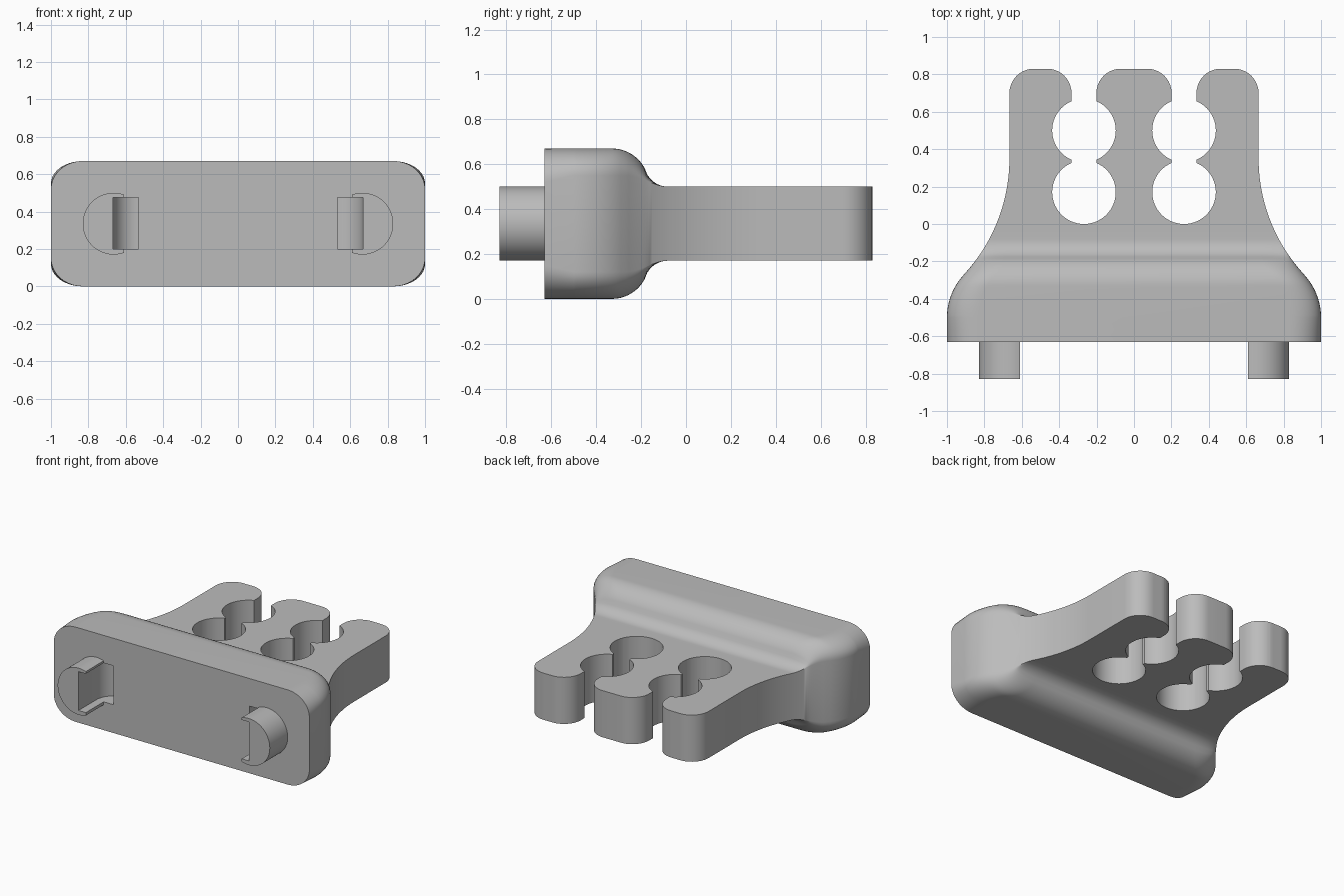
import bpy, bmesh, math
from mathutils import Vector

cube = bpy.data.objects.get("Cube")
if cube:
    bpy.data.objects.remove(cube)

grey = bpy.data.materials.new("light grey plastic")
grey.use_nodes = True
colour = (0.5, 0.5, 0.5, 1)
grey.diffuse_color = colour
grey.node_tree.nodes["Principled BSDF"].inputs["Base Color"].default_value = colour

MID = 0.335          # height of the middle plane
FRONT, BACK = -0.63, 0.83


def make_object(name, bm):
    bmesh.ops.recalc_face_normals(bm, faces=bm.faces)
    mesh = bpy.data.meshes.new(name)
    bm.to_mesh(mesh)
    bm.free()
    mesh.materials.append(grey)
    obj = bpy.data.objects.new(name, mesh)
    bpy.context.collection.objects.link(obj)
    return obj


def arc(cx, cy, r, start, end, n=16):
    angles = [math.radians(start + (end - start) * i / n) for i in range(n + 1)]
    return [(cx + r * math.cos(a), cy + r * math.sin(a)) for a in angles]


def prism(name, points, place, direction):
    bm = bmesh.new()
    face = bm.faces.new([bm.verts.new(place(u, v)) for u, v in points])
    out = bmesh.ops.extrude_face_region(bm, geom=[face])
    moved = [g for g in out["geom"] if isinstance(g, bmesh.types.BMVert)]
    bmesh.ops.translate(bm, verts=moved, vec=Vector(direction))
    return make_object(name, bm)


def boolean(target, tool, operation):
    mod = target.modifiers.new(operation, "BOOLEAN")
    mod.operation, mod.solver, mod.object = operation, "EXACT", tool
    bpy.context.view_layer.objects.active = target
    bpy.ops.object.modifier_apply(modifier=mod.name)
    bpy.data.objects.remove(tool)


# Half width of the plan: round shoulder, concave flank, straight prong, round tip
def half_width(y):
    if y < -0.5:
        return 1.0
    if y < -0.27:
        return 0.665 + math.sqrt(0.335 ** 2 - (y + 0.5) ** 2)
    if y < 0.35:
        return 1.576 - math.sqrt(0.91 ** 2 - (y - 0.35) ** 2)
    if y < 0.7:
        return 0.666
    return 0.536 + math.sqrt(max(0, 0.13 ** 2 - (y - 0.7) ** 2))


# Half thickness: thick block, rounded back edge, fillet into the plate
def half_height(y):
    if y < -0.33:
        return 0.335
    if y < -0.178:
        return 0.17 + math.sqrt(0.165 ** 2 - (y + 0.33) ** 2)
    if y < -0.08:
        return 0.272 - math.sqrt(0.107 ** 2 - (y + 0.08) ** 2)
    return 0.165


# Half height of the upright side wall under the rounded edges
def wall_height(y):
    rise = min(1, (y - FRONT) / 0.13)
    t = min(1, max(0, (y + 0.27) / 0.19))
    return min(half_height(y), 0.185 + 0.03 * rise - 0.05 * t * t * (3 - 2 * t))


def section(y, n=10):
    w, h, e, a = half_width(y), half_height(y), wall_height(y), 0.17
    quarter = [(w - a + a * math.cos(i * math.pi / 2 / n),
                e + (h - e) * math.sin(i * math.pi / 2 / n)) for i in range(n + 1)]
    upper = quarter + [(-x, z) for x, z in reversed(quarter)]
    ring = upper + [(x, -z) for x, z in reversed(upper)]
    return [Vector((x, y, MID + z)) for x, z in ring]


# Body lofted from front to back
steps = [FRONT, -0.57]
steps += [-0.5 + 0.42 * i / 36 for i in range(37)]
steps += [-0.08 + 0.43 * i / 12 for i in range(1, 13)]
steps += [0.7 + 0.13 * math.sin(i * math.pi / 20) for i in range(11)]
bm = bmesh.new()
rings = [[bm.verts.new(p) for p in section(y)] for y in steps]
for r1, r2 in zip(rings, rings[1:]):
    for i in range(len(r1)):
        j = (i + 1) % len(r1)
        bm.faces.new((r1[i], r1[j], r2[j], r2[i]))
bm.faces.new(rings[0])
bm.faces.new(rings[-1])
body = make_object("clip_body", bm)

# Two keyhole slots, each with a pair of round seats and a flared mouth
lip = 0.0665
open_angle = math.degrees(math.acos(lip / 0.17))
right = arc(0, 0.17, 0.17, -90, open_angle, 24)
right += arc(0, 0.5, 0.17, -open_angle, open_angle, 24)
right += arc(lip + 0.13, 0.7, 0.13, 180, 90, 10) + [(lip + 0.13, 0.9)]
slot = right + [(-u, v) for u, v in reversed(right[1:])]
for side in (-1, 1):
    cutter = prism("slot_cutter", slot,
                   lambda u, v: (side * 0.2675 + u, v, -0.1), (0, 0, 0.9))
    boolean(body, cutter, "DIFFERENCE")

# Mounting pegs with flat inner sides, and the curved notch beside each
peg = arc(0.665, MID, 0.165, -109.5, 109.5, 40)
notch = [(0.533, -0.9), (0.667, -0.9)] + arc(0.533, FRONT, 0.134, 0, 90, 12)
for side in (-1, 1):
    pin = prism("peg", peg, lambda u, v: (side * u, -0.83, v), (0, 0.3, 0))
    boolean(body, pin, "UNION")
    cutter = prism("notch_cutter", notch,
                   lambda u, v: (side * u, v, 0.2), (0, 0, 0.275))
    boolean(body, cutter, "DIFFERENCE")

bpy.ops.object.select_all(action="DESELECT")
body.select_set(True)
bpy.context.view_layer.objects.active = body
bpy.ops.object.shade_smooth_by_angle(angle=math.radians(30))
